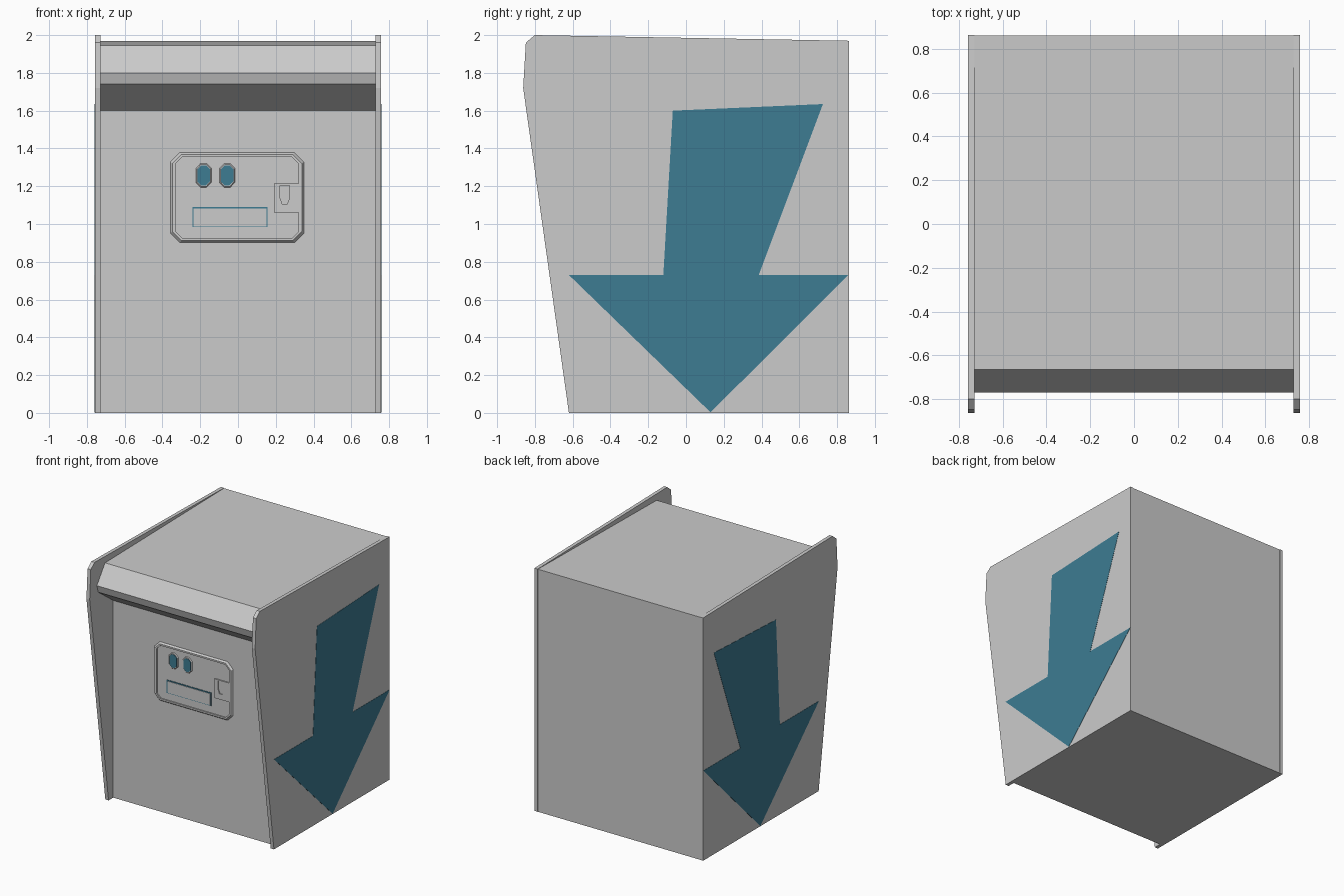
import bpy
import bmesh

default = bpy.data.objects.get("Cube")
if default:
    bpy.data.objects.remove(default, do_unlink=True)


def material(name, rgb):
    mat = bpy.data.materials.new(name)
    mat.use_nodes = True
    mat.diffuse_color = (*rgb, 1)
    mat.node_tree.nodes["Principled BSDF"].inputs["Base Color"].default_value = (*rgb, 1)
    return mat


GRAY = material("light gray", (0.60, 0.60, 0.60))
TEAL = material("teal", (0.047, 0.20, 0.29))
FRONT = -0.56


def prism(name, outline, axis, start, end, mat, shrink=0):
    """Extrude an outline along x (points are y, z) or along y (points are x, z)."""
    def place(p, depth):
        return (depth, p[0], p[1]) if axis == "x" else (p[0], depth, p[1])

    # The far end can be drawn in towards the middle for a bevelled edge
    us, vs = zip(*outline)
    cu, cv = (min(us) + max(us)) / 2, (min(vs) + max(vs)) / 2
    su = 1 - 2 * shrink / (max(us) - min(us))
    sv = 1 - 2 * shrink / (max(vs) - min(vs))
    far = [(cu + (u - cu) * su, cv + (v - cv) * sv) for u, v in outline]

    bm = bmesh.new()
    near_verts = [bm.verts.new(place(p, start)) for p in outline]
    far_verts = [bm.verts.new(place(p, end)) for p in far]
    bm.faces.new(near_verts)
    bm.faces.new(far_verts[::-1])
    n = len(outline)
    for i in range(n):
        j = (i + 1) % n
        bm.faces.new((near_verts[i], near_verts[j], far_verts[j], far_verts[i]))
    bmesh.ops.recalc_face_normals(bm, faces=bm.faces)
    mesh = bpy.data.meshes.new(name)
    bm.to_mesh(mesh)
    bm.free()
    mesh.materials.append(mat)
    obj = bpy.data.objects.new(name, mesh)
    bpy.context.collection.objects.link(obj)
    return obj


def octagon(x0, x1, z0, z1, c):
    return [(x0 + c, z0), (x1 - c, z0), (x1, z0 + c), (x1, z1 - c),
            (x1 - c, z1), (x0 + c, z1), (x0, z1 - c), (x0, z0 + c)]


def rectangle(x0, x1, z0, z1):
    return [(x0, z0), (x1, z0), (x1, z1), (x0, z1)]


def cut(target, cutter):
    cutter.hide_render = True
    cutter.hide_set(True)
    mod = target.modifiers.new("recess", "BOOLEAN")
    mod.operation = "DIFFERENCE"
    mod.solver = "EXACT"
    mod.object = cutter


# Cabinet body with overhanging hood
prism("cabinet_body", [(FRONT, 0), (0.86, 0), (0.86, 1.968), (-0.665, 1.945),
                       (-0.77, 1.80), (-0.752, 1.74), (FRONT, 1.60)],
      "x", -0.73, 0.73, GRAY)

# Side panels with painted arrows
side = [(-0.62, 0), (0.862, 0), (0.862, 1.97), (-0.80, 2.0), (-0.848, 1.96), (-0.862, 1.72)]
arrow = [(0.13, 0.003), (0.86, 0.73), (0.385, 0.73), (0.725, 1.635),
         (-0.07, 1.60), (-0.12, 0.73), (-0.62, 0.73)]
for label, s in (("left", 1), ("right", -1)):
    prism(label + "_side_panel", side, "x", s * 0.728, s * 0.757, GRAY)
    prism(label + "_arrow", arrow, "x", s * 0.756, s * 0.759, TEAL)

# Control plate with a recessed face around the lock block
plate = prism("control_plate", octagon(-0.36, 0.35, 0.90, 1.38, 0.05),
              "y", FRONT + 0.002, FRONT - 0.014, GRAY, 0.012)
face = octagon(-0.33, 0.32, 0.925, 1.355, 0.035)
notch = [(0.32, 1.06), (0.19, 1.06), (0.19, 1.215), (0.32, 1.215)]
cut(plate, prism("face_cutter", face[:3] + notch + face[3:],
                 "y", FRONT - 0.004, FRONT - 0.05, GRAY))
lock = [(0.222, 1.205), (0.222, 1.14), (0.235, 1.105),
        (0.26, 1.105), (0.273, 1.14), (0.273, 1.205)]
cut(plate, prism("lock_cutter", lock, "y", FRONT - 0.006, FRONT - 0.05, GRAY))

# Two buttons in bevelled rims
for label, x in (("right", -0.182), ("left", -0.057)):
    prism(label + "_button_rim", octagon(x - 0.045, x + 0.045, 1.19, 1.325, 0.028),
          "y", FRONT, FRONT - 0.010, GRAY, 0.009)
    prism(label + "_button", octagon(x - 0.033, x + 0.033, 1.205, 1.31, 0.02),
          "y", FRONT, FRONT - 0.013, TEAL)

# Display bar with a thin coloured edge
prism("display_edge", rectangle(-0.242, 0.157, 0.983, 1.089),
      "y", FRONT, FRONT - 0.008, TEAL)
prism("display_bar", rectangle(-0.235, 0.15, 0.988, 1.081),
      "y", FRONT, FRONT - 0.011, GRAY)
